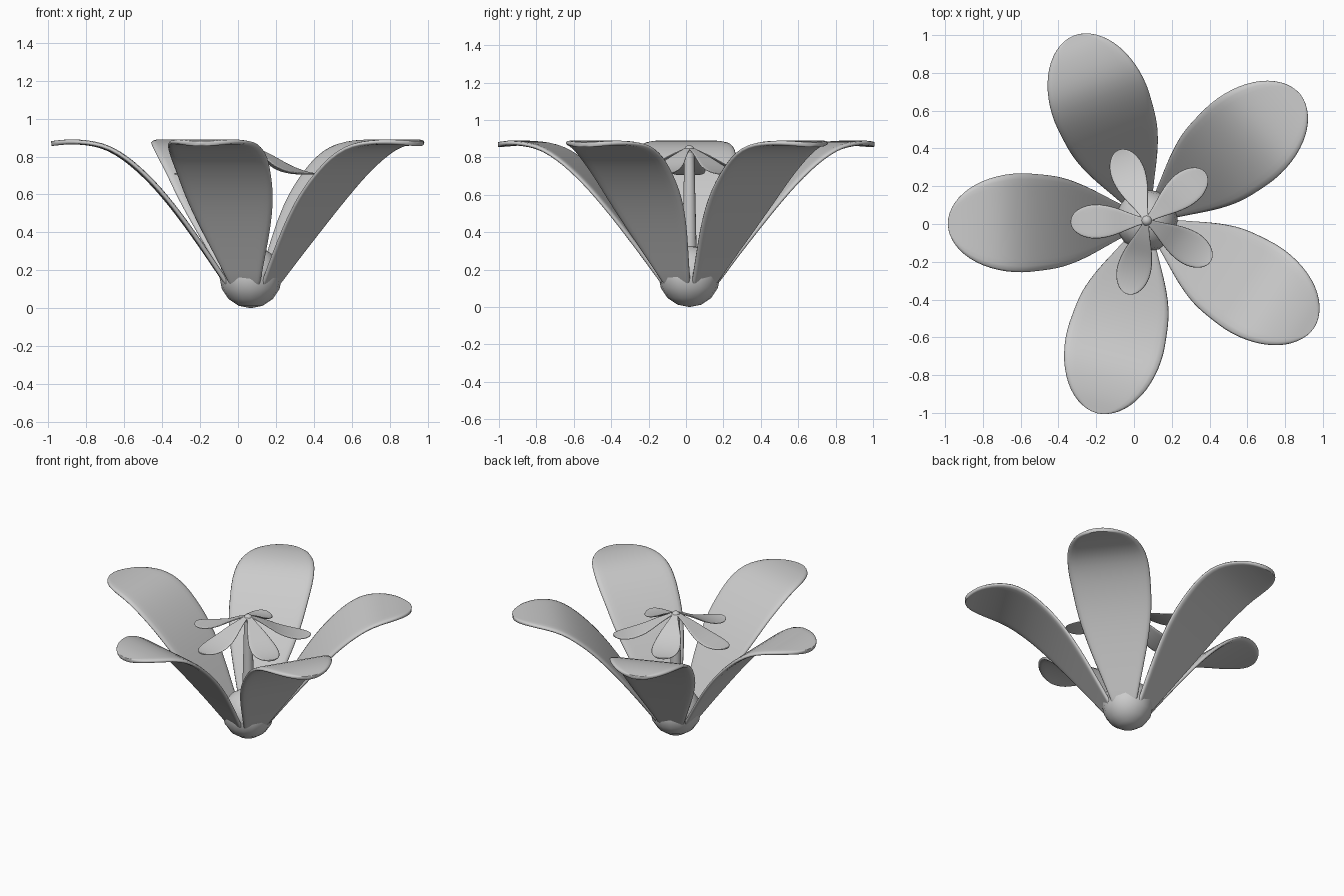
import bpy, bmesh, math
from mathutils import Vector, Matrix

if "Cube" in bpy.data.objects:
    bpy.data.objects.remove(bpy.data.objects["Cube"])

CX, CY = 0.067, 0.018                     # flower axis
ANGLES = [181, 111.5, 39.5, -32.5, -104.5]  # petal directions in degrees


def interp(pts, x):
    """Smooth (Hermite) interpolation through a few (x, value) points."""
    n = len(pts)

    def slope(i):
        a, b = pts[max(i - 1, 0)], pts[min(i + 1, n - 1)]
        return (b[1] - a[1]) / (b[0] - a[0])
    i = 0
    while i < n - 2 and x > pts[i + 1][0]:
        i += 1
    (x0, y0), (x1, y1) = pts[i], pts[i + 1]
    h = x1 - x0
    t = (x - x0) / h
    return ((2*t**3 - 3*t**2 + 1) * y0 + (t**3 - 2*t**2 + t) * h * slope(i)
            + (3*t**2 - 2*t**3) * y1 + (t**3 - t**2) * h * slope(i + 1))


def make_petal(name, profile, widths, thickness, angle, rows=8, tip_rows=7, cols=8):
    """Grid lofted along a side profile; elliptical tip beyond the widest point."""
    r0, tip = profile[0][0], profile[-1][0]
    rw, wmax = widths[-1]
    stations = []
    for i in range(rows):
        r = r0 + (rw - r0) * i / rows
        stations.append((r, interp(widths, r)))
    for i in range(tip_rows):
        a = math.pi / 2 * i / tip_rows
        stations.append((rw + (tip - rw) * math.sin(a), wmax * math.cos(a)))
    bm = bmesh.new()
    grid = []
    for r, w in stations:
        z = interp(profile, r)
        grid.append([bm.verts.new((r, w * (2 * j / cols - 1), z)) for j in range(cols + 1)])
    for a, b in zip(grid, grid[1:]):
        for j in range(cols):
            bm.faces.new((a[j], b[j], b[j + 1], a[j + 1]))
    end = bm.verts.new((tip, 0, profile[-1][1]))
    for j in range(cols):
        bm.faces.new((grid[-1][j], end, grid[-1][j + 1]))
    for f in bm.faces:
        f.smooth = True
    bm.transform(Matrix.Translation((CX, CY, 0)) @ Matrix.Rotation(math.radians(angle), 4, 'Z'))
    me = bpy.data.meshes.new(name)
    bm.to_mesh(me)
    bm.free()
    ob = bpy.data.objects.new(name, me)
    bpy.context.collection.objects.link(ob)
    sol = ob.modifiers.new("thickness", 'SOLIDIFY')
    sol.thickness, sol.offset = thickness, 0
    sub = ob.modifiers.new("round", 'SUBSURF')
    sub.levels = sub.render_levels = 1
    return ob


# Outer and inner petal side profiles (radius, height) and half widths
OUTER = [(0.10, 0.09), (0.135, 0.145), (0.32, 0.415), (0.452, 0.588), (0.585, 0.728),
         (0.745, 0.845), (0.925, 0.878), (1.055, 0.868)]
OUTER_W = [(0.10, 0.07), (0.20, 0.125), (0.33, 0.195), (0.46, 0.243), (0.66, 0.267)]
INNER = [(0.0, 0.855), (0.10, 0.808), (0.19, 0.755), (0.28, 0.722), (0.36, 0.709), (0.405, 0.71)]
INNER_W = [(0.0, 0.012), (0.07, 0.034), (0.14, 0.064), (0.21, 0.086), (0.27, 0.093)]

for k, ang in enumerate(ANGLES, 1):
    make_petal(f"outer_petal_{k}", OUTER, OUTER_W, 0.026, ang)
    make_petal(f"inner_petal_{k}", INNER, INNER_W, 0.008, ang, rows=6, tip_rows=5, cols=6)

# Bulb at the base
bpy.ops.mesh.primitive_uv_sphere_add(segments=16, ring_count=8, radius=0.165,
                                     location=(CX, CY, 0.165))
bulb = bpy.context.object
bulb.name = "base_bulb"
bpy.ops.object.shade_smooth()

# Tapered centre stalk
bpy.ops.mesh.primitive_cone_add(vertices=16, radius1=0.04, radius2=0.026, depth=0.59,
                                location=(CX, CY, 0.545))
bpy.context.object.name = "centre_stalk"
bpy.ops.object.shade_smooth_by_angle()

# Rounded stalk tip
bpy.ops.mesh.primitive_uv_sphere_add(segments=16, ring_count=8, radius=0.029,
                                     location=(CX, CY, 0.836))
bpy.context.object.name = "stalk_tip"
bpy.ops.object.shade_smooth()
